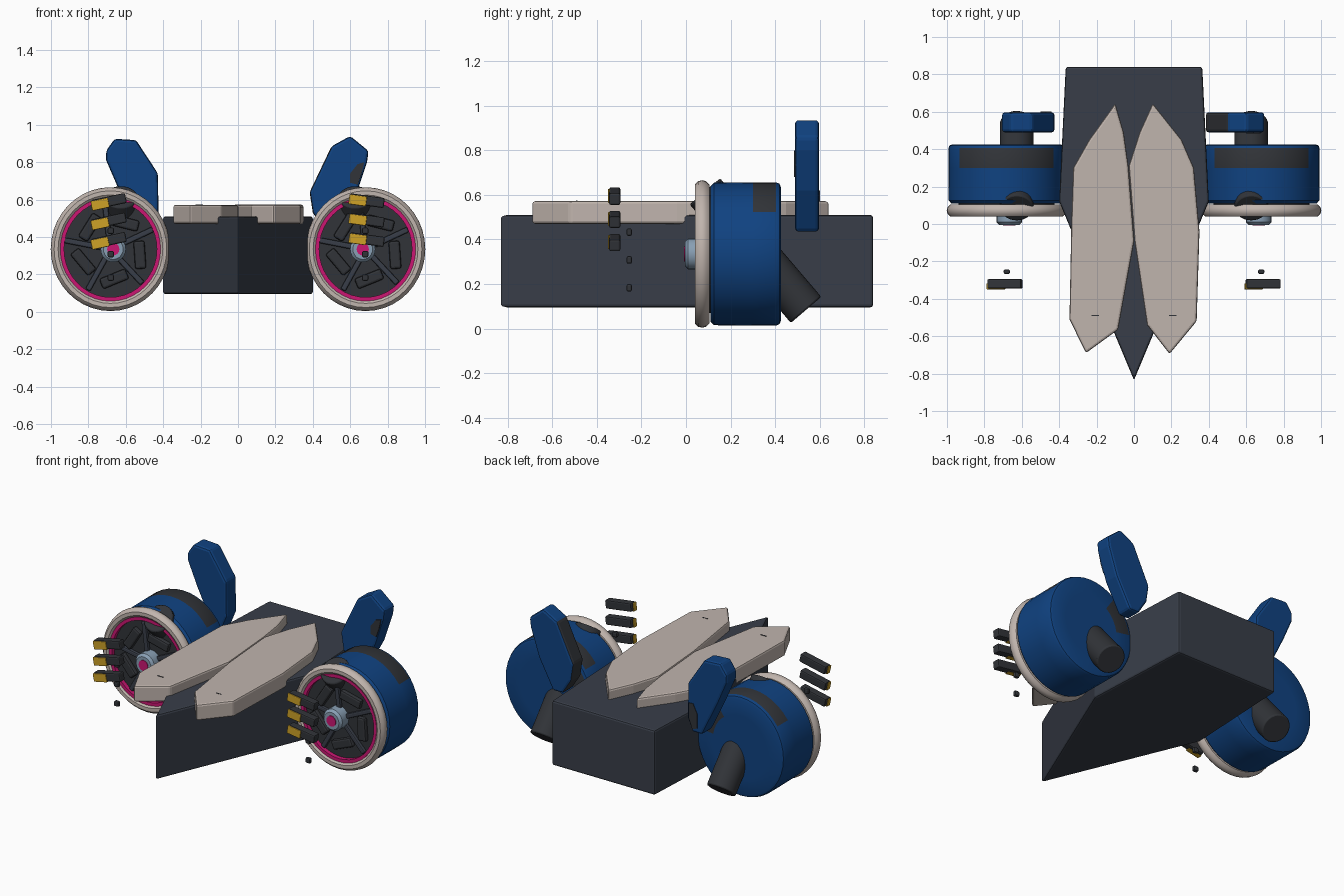
import bpy, bmesh, math
from mathutils import Vector, Matrix

cube = bpy.data.objects.get("Cube")
if cube:
    bpy.data.objects.remove(cube, do_unlink=True)


def material(name, *rgb):
    m = bpy.data.materials.new(name)
    m.use_nodes = True
    m.diffuse_color = (*rgb, 1)
    bsdf = next(n for n in m.node_tree.nodes if n.type == 'BSDF_PRINCIPLED')
    bsdf.inputs["Base Color"].default_value = (*rgb, 1)
    return m


SLATE = material("slate hull", .04, .048, .066)
CHARCOAL = material("charcoal panel", .031, .034, .04)
BLUE = material("deep blue", .005, .055, .22)
PALE = material("warm pale grey", .53, .46, .42)
PINK = material("hot pink", .6, .008, .17)
STEEL = material("light steel", .25, .35, .46)
YELLOW = material("golden yellow", .62, .36, .02)


def finish(name, bm, mats, bevel=0, smooth=False):
    bmesh.ops.recalc_face_normals(bm, faces=bm.faces)
    mesh = bpy.data.meshes.new(name)
    bm.to_mesh(mesh)
    bm.free()
    for m in mats:
        mesh.materials.append(m)
    ob = bpy.data.objects.new(name, mesh)
    bpy.context.collection.objects.link(ob)
    if bevel:
        mod = ob.modifiers.new("soft edges", 'BEVEL')
        mod.width = bevel
        mod.segments = 2
        mod.limit_method = 'ANGLE'
    if smooth:
        bpy.ops.object.select_all(action='DESELECT')
        ob.select_set(True)
        bpy.context.view_layer.objects.active = ob
        bpy.ops.object.shade_smooth_by_angle(angle=math.radians(35))
    return ob


def prism(name, outline, low, high, axis, mats, bevel=.01, rule=None):
    """Extrude an outline along z, or along y when it is drawn in x and z."""
    bm = bmesh.new()
    place = (lambda u, v, w: (u, v, w)) if axis == 'Z' else (lambda u, v, w: (u, w, v))
    face = bm.faces.new([bm.verts.new(place(u, v, low)) for u, v in outline])
    new = bmesh.ops.extrude_face_region(bm, geom=[face])["geom"]
    shift = Vector(place(0, 0, high - low))
    bmesh.ops.translate(bm, vec=shift, verts=[v for v in new if isinstance(v, bmesh.types.BMVert)])
    bmesh.ops.recalc_face_normals(bm, faces=bm.faces)
    bm.normal_update()
    if rule:
        for f in bm.faces:
            f.material_index = rule(f.normal)
    return finish(name, bm, mats, bevel)


def box(name, centre, size, mat, turn=0, bevel=.006):
    """Box turned about the front to back axis."""
    bm = bmesh.new()
    bmesh.ops.create_cube(bm, size=1, matrix=Matrix.Diagonal((*size, 1)))
    ob = finish(name, bm, [mat], bevel)
    ob.location = centre
    ob.rotation_euler.y = -turn
    return ob


def lathe(name, cx, profile, mats, rule=None, closed=False, n=40):
    """Spin (y, radius) points about the engine's axis, slightly narrowed in x."""
    bm = bmesh.new()
    rings = []
    for y, r in profile:
        rings.append([bm.verts.new((cx + .965 * r * math.sin(math.tau * k / n), y,
                                    HUB_Z + r * math.cos(math.tau * k / n))) for k in range(n)])
    pairs = list(zip(rings, rings[1:])) + ([(rings[-1], rings[0])] if closed else [])
    for row, (a, b) in enumerate(pairs):
        for k in range(n):
            f = bm.faces.new((a[k], a[(k + 1) % n], b[(k + 1) % n], b[k]))
            angle = ((k + .5) / n * 360 + 180) % 360 - 180
            if rule:
                f.material_index = rule(row, angle)
    bmesh.ops.remove_doubles(bm, verts=bm.verts, dist=1e-5)
    return finish(name, bm, mats, smooth=True)


HUB_Z = .335

# Wedge hull
hull = [(0, -.835), (.4, .12), (.365, .84), (-.365, .84), (-.4, .12)]
prism("hull", hull, .095, .51, 'Z', [SLATE], .012)

# Two leaf shaped deck plates
left_leaf = [(.10, .645), (.255, .45), (.32, .30), (.35, -.04), (.335, -.52),
             (.19, -.695), (.07, -.54), (.003, -.09), (-.028, .31), (.03, .49)]
right_leaf = [(-.10, .645), (-.24, .45), (-.325, .30), (-.335, 0), (-.345, -.51),
              (-.257, -.69), (-.085, -.565), (.001, -.09), (-.03, .31), (-.055, .49)]
prism("left_deck_plate", left_leaf, .47, .573, 'Z', [PALE], .012)
prism("right_deck_plate", right_leaf, .47, .572, 'Z', [PALE], .012)
for s in (-1, 1):
    box("deck_slit", (s * .208, -.49, .572), (.04, .006, .005), CHARCOAL, bevel=0)


def engine(side, s):
    cx = s * .682

    # Drum with a painted band over the top and a patch on the back
    def drum_paint(row, angle):
        if row == 3:
            return abs(angle) < 54
        return row == 6 and 36 < -s * angle < 80

    drum = [(.11, 0), (.11, .305), (.125, .32), (.3, .322), (.405, .322),
            (.42, .315), (.426, .30), (.426, .2), (.426, 0)]
    lathe(side + "_drum", cx, drum, [BLUE, CHARCOAL], drum_paint)

    # Rounded front rim, pink ring and fan disc
    rim = [(.04, .29), (.04, .312), (.055, .327), (.073, .331), (.09, .327),
           (.105, .312), (.105, .275), (.052, .275)]
    lathe(side + "_rim", cx, rim, [PALE], closed=True)
    lathe(side + "_pink_ring", cx, [(.1, .278), (.048, .278), (.048, .257), (.1, .257)], [PINK], closed=True)
    lathe(side + "_fan_disc", cx, [(.11, .265), (.075, .265), (.075, 0)], [CHARCOAL])

    # Swirled vanes and spokes
    for k in range(5):
        a = math.radians(205 + 72 * k)
        spot = (cx + .16 * math.cos(a), .064, HUB_Z + .16 * math.sin(a))
        box(side + "_vane", spot, (.15, .035, .06), CHARCOAL, a + math.radians(105), .012)
        b = a + math.radians(36)
        spot = (cx + .15 * math.cos(b), .066, HUB_Z + .15 * math.sin(b))
        box(side + "_spoke", spot, (.2, .025, .03), SLATE, b, .008)

    # Hub
    hx = s * .667
    lathe(side + "_hub", hx, [(.1, .07), (.01, .07), (-.005, .055), (-.005, 0)], [STEEL], n=20)
    lathe(side + "_hub_cap", hx, [(.02, .034), (-.009, .034), (-.009, 0)], [PINK], n=16)

    # Slanted pipe passing through the drum
    bm = bmesh.new()
    bmesh.ops.create_cone(bm, cap_ends=True, segments=28, radius1=.09, radius2=.09, depth=.7)
    pipe = finish(side + "_pipe", bm, [CHARCOAL], .008, smooth=True)
    pipe.location = (s * .627, .312, .35)
    pipe.rotation_euler.x = math.radians(40.5)

    # Three floating fingers with golden guards, and their studs
    tilt = math.radians(12 if s < 0 else -8)
    for k in range(3):
        c = Vector((s * .69, -.32, (.59 if s < 0 else .594) - .104 * k))
        turn = Matrix.Rotation(-tilt, 3, 'Y')
        box(side + "_finger", c, (.185, .05, .054), CHARCOAL, tilt, .008)
        box(side + "_finger_guard", c + turn @ Vector((-.05, -.014, -.005)),
            (.094, .032, .052), YELLOW, tilt, .004)
        box(side + "_stud", (s * .68, -.255, .183 + .125 * k), (.034, .024, .034), CHARCOAL, 0, .008)


engine("left", 1)
engine("right", -1)

# Upright fins behind the engines
left_fin = [(.60, .94), (.50, .885), (.383, .64), (.40, .53), (.46, .435),
            (.53, .435), (.63, .62), (.69, .80), (.698, .86)]
right_fin = [(-.66, .925), (-.545, .918), (-.428, .74), (-.425, .52), (-.46, .435),
             (-.53, .435), (-.64, .66), (-.705, .81), (-.705, .86)]
prism("left_fin", left_fin, .49, .597, 'Y', [BLUE, CHARCOAL], .015, lambda n: int(n.x < -.75))
prism("right_fin", right_fin, .49, .597, 'Y', [BLUE], .015)

# Painted fin patches
left_patch = [(.60, .69), (.60, .74), (.64, .79), (.675, .80), (.66, .735), (.64, .68)]
prism("left_fin_patch", left_patch, .485, .493, 'Y', [CHARCOAL], 0)
right_patch = [(-.44, .62), (-.44, .52), (-.465, .455), (-.5, .47), (-.5, .56), (-.47, .62)]
prism("right_fin_patch", right_patch, .593, .601, 'Y', [CHARCOAL], 0)
